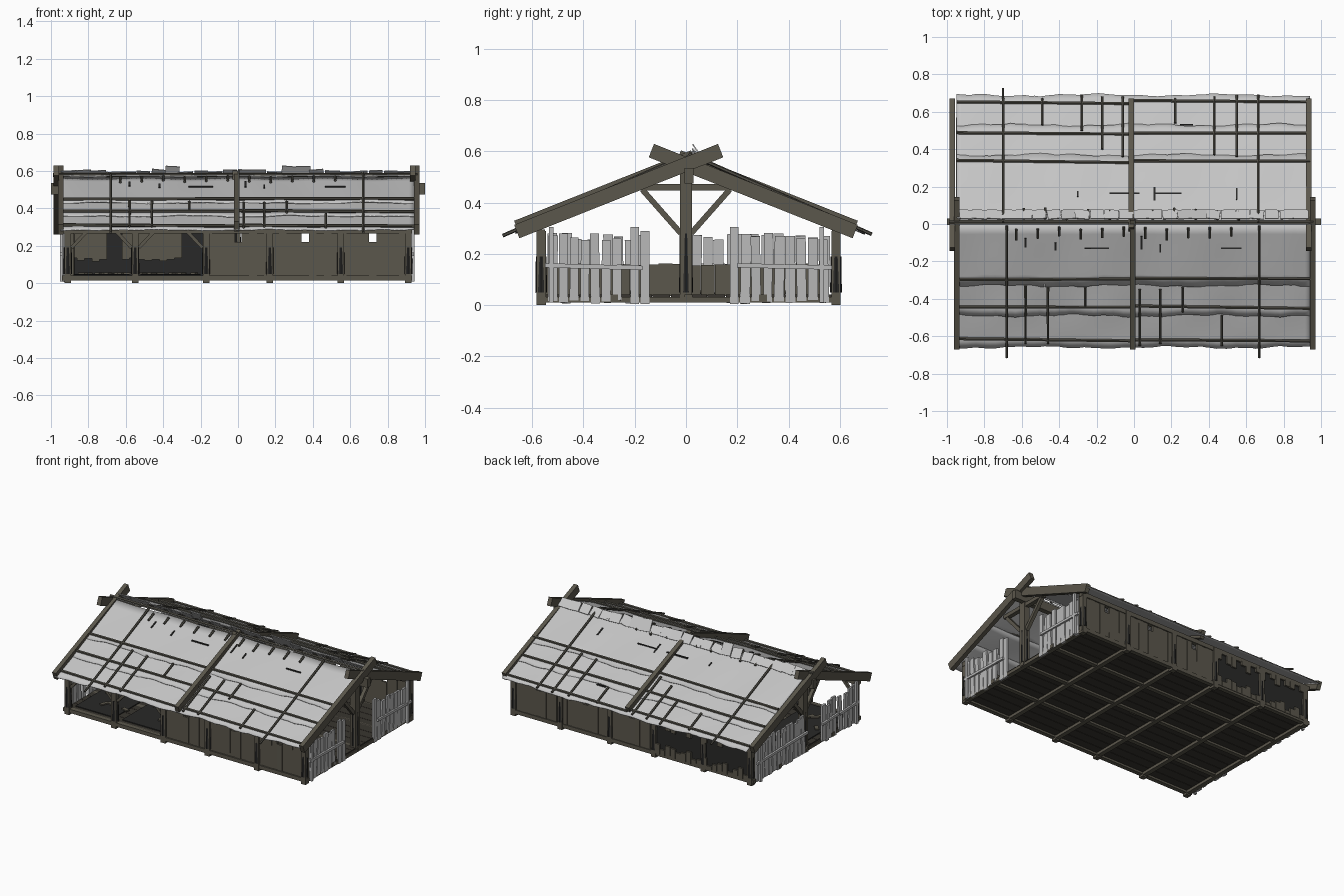
import bpy, bmesh, math, random
from mathutils import Vector, Matrix

random.seed(4)
rnd = random.uniform
if "Cube" in bpy.data.objects:
    bpy.data.objects.remove(bpy.data.objects["Cube"])


def material(name, r, g, b):
    m = bpy.data.materials.new(name)
    m.use_nodes = True
    m.diffuse_color = (r, g, b, 1)
    bsdf = m.node_tree.nodes["Principled BSDF"]
    bsdf.inputs["Base Color"].default_value = (r, g, b, 1)
    bsdf.inputs["Roughness"].default_value = 0.9
    return m


WOOD = material("brown wood", 0.105, 0.095, 0.072)
POLE = material("dark pole wood", 0.085, 0.08, 0.065)
DARK = material("blackened wood", 0.022, 0.022, 0.021)
FLOOR = material("floor wood", 0.04, 0.036, 0.029)
CLOTH = material("pale hide", 0.56, 0.56, 0.56)
PALE = material("bleached wood", 0.48, 0.48, 0.48)


def finish(name, bm, mat):
    bmesh.ops.recalc_face_normals(bm, faces=bm.faces)
    me = bpy.data.meshes.new(name)
    bm.to_mesh(me)
    bm.free()
    me.materials.append(mat)
    ob = bpy.data.objects.new(name, me)
    bpy.context.collection.objects.link(ob)
    return ob


def beams(name, mat, items, sides=4):
    """Join straight timbers given as (start, end, width, depth)."""
    bm = bmesh.new()
    for a, b, w, d in items:
        a, b = Vector(a), Vector(b)
        axis = (b - a).normalized()
        ref = Vector((1, 0, 0)) if abs(axis.x) < 0.7 else Vector((0, 1, 0))
        v = axis.cross(ref).normalized()
        u = v.cross(axis)
        rot = Matrix((u, v, axis)).transposed().to_4x4()
        mtx = Matrix.Translation((a + b) / 2) @ rot @ Matrix.Diagonal((w, d, (b - a).length, 1))
        if sides == 4:
            bmesh.ops.create_cube(bm, size=1, matrix=mtx)
        else:
            bmesh.ops.create_cone(bm, cap_ends=True, segments=sides, radius1=0.5,
                                  radius2=0.45, depth=1, matrix=mtx)
    return finish(name, bm, mat)


def roof(x, y, lift=0.0, side=None):
    """Point on the roof; the front slope lies a little lower."""
    s = side or (1 if y > 0 else -1)
    ridge = 0.578 if s > 0 else 0.568
    return Vector((x, y, ridge - 0.438 * s * y + lift))


POSTS = [-0.91, -0.55, -0.17, 0.17, 0.55, 0.91]
FRONT, BACK = -0.565, 0.585

# Floor boards with the joist grid beneath, and charred litter in the open bays
beams("floor_boards", FLOOR, [((-0.92, y, 0.035), (0.92, y, 0.035), 0.069, 0.012)
                              for y in [-0.525 + 0.0715 * i for i in range(16)]])
beams("floor_joists", WOOD,
      [((x, FRONT, 0.021), (x, BACK, 0.021), 0.032, 0.022) for x in POSTS] +
      [((-0.94, y, 0.028), (0.93, y, 0.028), 0.03, 0.026) for y in (FRONT, -0.28, 0.01, 0.3, BACK)])
beams("charred_litter", DARK, [((a + 0.03, 0, 0.046), (b - 0.03, 0, 0.046), 1.06, 0.006)
                               for a, b in zip(POSTS[:2], POSTS[1:3])])
scattered = []
for i in range(26):
    x, y, t = rnd(-0.85, -0.24), rnd(-0.5, 0.5), rnd(0, 3)
    scattered.append(((x, y, 0.053), (x + 0.05 * math.cos(t), y + 0.05 * math.sin(t), 0.053), 0.025, 0.008))
beams("scattered_boards", WOOD, scattered)

# Side posts, their dark wraps and the wall plates
sides = [(x, y) for x in POSTS for y in (FRONT, BACK)]
beams("wall_posts", WOOD, [((x, y, 0), (x, y, 0.29), 0.036, 0.036) for x, y in sides])
beams("post_wraps", DARK, [((x, y, 0.05), (x, y, 0.19), 0.046, 0.046) for x, y in sides], 8)
beams("wall_plates", WOOD, [((-0.94, y, 0.28), (0.93, y, 0.28), 0.03, 0.03) for y in (FRONT, BACK)])

# Plank side walls with small square openings below the plates
planks = []
for y in (FRONT, BACK):
    for i in range(-4, 23):
        x = 0.04 * i
        top = 0.22 if i % 9 == 0 else 0.272
        planks.append(((x, y + 0.003 * (i % 2) + rnd(-.001, .001), 0.03 + rnd(-.008, .008)),
                       (x, y + 0.003 * (i % 2), top), 0.0405, 0.014))
beams("plank_walls", WOOD, planks)

# Damaged back bays: charred panels, patchy boards inside, jagged boards outside
bays = list(zip(POSTS[:2], POSTS[1:3]))
beams("charred_panels", DARK, [((a + 0.015, BACK, 0.155), (b - 0.015, BACK, 0.155), 0.008, 0.23) for a, b in bays])
patchy = []
for i in range(-22, -4):
    x = 0.04 * i
    if i not in (-17, -16, -7, -6, -5):
        patchy.append(((x, BACK - 0.012, 0.13 + rnd(-.015, .008)), (x, BACK - 0.012, 0.272), 0.039, 0.012))
    patchy.append(((x, BACK + 0.012, 0.03), (x, BACK + 0.012, rnd(0.05, 0.11)), 0.037, 0.012))
    if i % 3:
        patchy.append(((x, BACK + 0.012, rnd(0.2, 0.25)), (x, BACK + 0.012, 0.272), 0.037, 0.012))
beams("patchy_boards", WOOD, patchy)
beams("bay_braces", WOOD, [((x, FRONT, 0.19), (x + d, FRONT, 0.275), 0.018, 0.018)
                           for x, d in ((-0.89, 0.08), (-0.57, -0.08), (-0.53, 0.08), (-0.19, -0.08))])
beams("low_partition", WOOD, [((-0.17, y, 0.035), (-0.17, y, 0.16 + rnd(-.006, .004)), 0.016, 0.054)
                              for y in [-0.52 + 0.055 * i for i in range(20)]])

# Bleached picket ends with gaps and tall gate stakes
pickets = []
for x, spans in ((0.92, ((-0.52, -0.27), (0.23, 0.54))),
                 (-0.93, ((-0.52, -0.37), (-0.3, -0.18), (0.04, 0.54)))):
    out = math.copysign(0.015, x)
    for lo, hi in spans:
        n = round((hi - lo) / 0.045)
        for i in range(n + 1):
            y = lo + (hi - lo) * i / n
            pickets.append(((x, y, rnd(0.005, 0.02)),
                            (x + rnd(-.01, .01), y + rnd(-.006, .006), 0.27 + rnd(-.02, .012)),
                            0.014, rnd(0.033, 0.04)))
        pickets.append(((x + out, lo - 0.03, 0.155), (x + out, hi + 0.03, 0.147), 0.014, 0.017))
    for y in (-0.525, 0.53):
        pickets.append(((x + out, y, 0.01), (x + out, y, 0.305), 0.016, 0.018))
for y, top in ((-0.2, 0.305), (-0.16, 0.29), (0.188, 0.305)):
    pickets.append(((0.92, y, 0.005), (0.92, y, top), 0.014, 0.034))
pickets.append(((0.935, -0.27, 0.15), (0.935, -0.17, 0.145), 0.014, 0.017))
beams("picket_ends", PALE, pickets)

# Trusses: king posts, ties, struts and crossed rafters
timber, wraps, rafters = [], [], []
for x in (-0.9, -0.01, 0.9):
    timber.append(((x, 0, 0.02), (x, 0, 0.54), 0.045, 0.045))
    wraps.append(((x, 0, 0.05), (x, 0, 0.28), 0.054, 0.054))
    timber.append(((x, -0.19, 0.46), (x, 0.19, 0.46), 0.03, 0.026))
    for s in (-1, 1):
        timber.append(((x, s * 0.02, 0.28), (x, s * 0.17, 0.45), 0.024, 0.022))
for x, dx in ((-0.96, 0.012), (-0.01, 0.004), (0.945, 0.01)):
    over = 0.03 if abs(x) < 0.1 else 0.135
    lift = 0.016 if abs(x) < 0.1 else 0
    for s in (-1, 1):
        rafters.append(((x - s * dx, s * 0.66, 0.287 + lift),
                        (x - s * dx, -s * over, 0.55 + lift + 0.39 * over), 0.03, 0.056))
beams("truss_timbers", WOOD, timber)
beams("king_post_wraps", DARK, wraps, 8)
beams("crossed_rafters", WOOD, rafters)
beams("ridge_beam", WOOD, [((-1.0, 0.012, 0.505), (1.0, 0.012, 0.505), 0.034, 0.06)])


# Roof hides in overlapping courses with wavy lower edges
def hide_course(name, s, top, low):
    bm = bmesh.new()
    nx, ny = 72, 6
    ph = rnd(0, 6)
    grid = []
    for i in range(nx + 1):
        x = -0.95 + 1.89 * i / nx
        edge = low + 0.005 * math.sin(9 * x + ph) + 0.003 * math.sin(31 * x + 2 * ph) + rnd(-.002, .002)
        row = []
        for j in range(ny + 1):
            t = j / ny
            ripple = 0.003 * math.sin(13 * x + ph) * math.sin(3 * t + ph)
            row.append(bm.verts.new(roof(x, s * (top + (edge - top) * t), 0.007 * t + ripple, s)))
        grid.append(row)
    for i in range(nx):
        for j in range(ny):
            bm.faces.new((grid[i][j], grid[i + 1][j], grid[i + 1][j + 1], grid[i][j + 1]))
    ob = finish(name, bm, CLOTH)
    solid = ob.modifiers.new("thickness", "SOLIDIFY")
    solid.thickness = 0.004
    bpy.context.view_layer.objects.active = ob
    ob.select_set(True)
    bpy.ops.object.shade_smooth_by_angle(angle=math.radians(40))
    ob.select_set(False)


for label, s, rows in (("front", -1, (0.33, 0.49, 0.66)), ("back", 1, (0.37, 0.53, 0.69))):
    top = 0.0
    for k, low in enumerate(rows):
        hide_course(f"{label}_hide_{k + 1}", s, top, low)
        top = low - 0.04

# Long battens, laid in two slightly offset lengths
battens = []
for y in (-0.29, -0.445, -0.615, 0.335, 0.49, 0.655):
    for a, b in ((-0.95, -0.01), (-0.01, 0.94)):
        battens.append((roof(a, y + rnd(-.008, .008), 0.012), roof(b, y + rnd(-.012, .004), 0.012), 0.019, 0.019))
beams("long_battens", POLE, battens, 6)

# Poles running down the slopes, full length and short
down = [(-0.68, -0.01, -0.715), (0.67, -0.01, -0.715), (-0.7, 0.01, 0.725), (0.665, 0.01, 0.69),
        (-0.58, -0.33, -0.64), (-0.46, -0.34, -0.64), (-0.26, -0.34, -0.44), (0.03, -0.35, -0.65),
        (0.14, -0.35, -0.64), (0.26, -0.34, -0.47), (0.47, -0.49, -0.65),
        (-0.49, 0.53, 0.67), (-0.28, 0.5, 0.69), (-0.17, 0.4, 0.68), (-0.06, 0.36, 0.68),
        (0.22, 0.54, 0.67), (0.43, 0.37, 0.68), (0.55, 0.36, 0.69)]
beams("down_poles", POLE, [(roof(x, a, 0.016), roof(x, b, 0.016), 0.016, 0.016) for x, a, b in down], 6)

# Ridge pole, lashing pegs and ragged ridge flaps
beams("ridge_pole", POLE, [((-0.99, 0.012, 0.578), (0.96, 0.01, 0.578), 0.022, 0.022)], 6)
pegs = []
for i in range(11):
    x = -0.61 + 0.115 * i
    for s in (-1, 1):
        y = s * rnd(0.015, 0.03)
        pegs.append((roof(x + s * 0.02, y, 0.01), roof(x + s * 0.02, y + s * rnd(0.045, 0.06), 0.01), 0.016, 0.016))
beams("ridge_pegs", POLE, pegs, 6)
flaps = []
for i in range(24):
    x = -0.9 + 0.078 * i
    top = 0.625 if i in (7, 15, 16) else 0.6 + rnd(-.006, .008)
    flaps.append(((x, 0.075, 0.556), (x + rnd(-.01, .01), 0.028, top), rnd(0.07, 0.085), 0.005))
beams("ridge_flaps", CLOTH, flaps)

# Torn slits in the hides
tears = [(-0.2, -0.13, 0.13, 0), (0.52, -0.13, 0.11, 0), (-0.05, 0.165, 0.16, 0), (0.18, 0.165, 0.15, 0),
         (-0.58, -0.1, 0, 0.05), (-0.42, -0.12, 0, 0.04), (0.04, -0.1, 0, 0.07), (0.14, -0.13, 0, 0.04),
         (0.11, 0.16, 0, 0.07), (0.55, 0.16, 0, 0.06), (0.28, 0.53, 0.07, 0), (-0.3, 0.16, 0, 0.03)]
beams("torn_slits", DARK, [(roof(x - w / 2, y - h / 2, 0.004), roof(x + w / 2, y + h / 2, 0.004), 0.009, 0.009)
                           for x, y, w, h in tears])
